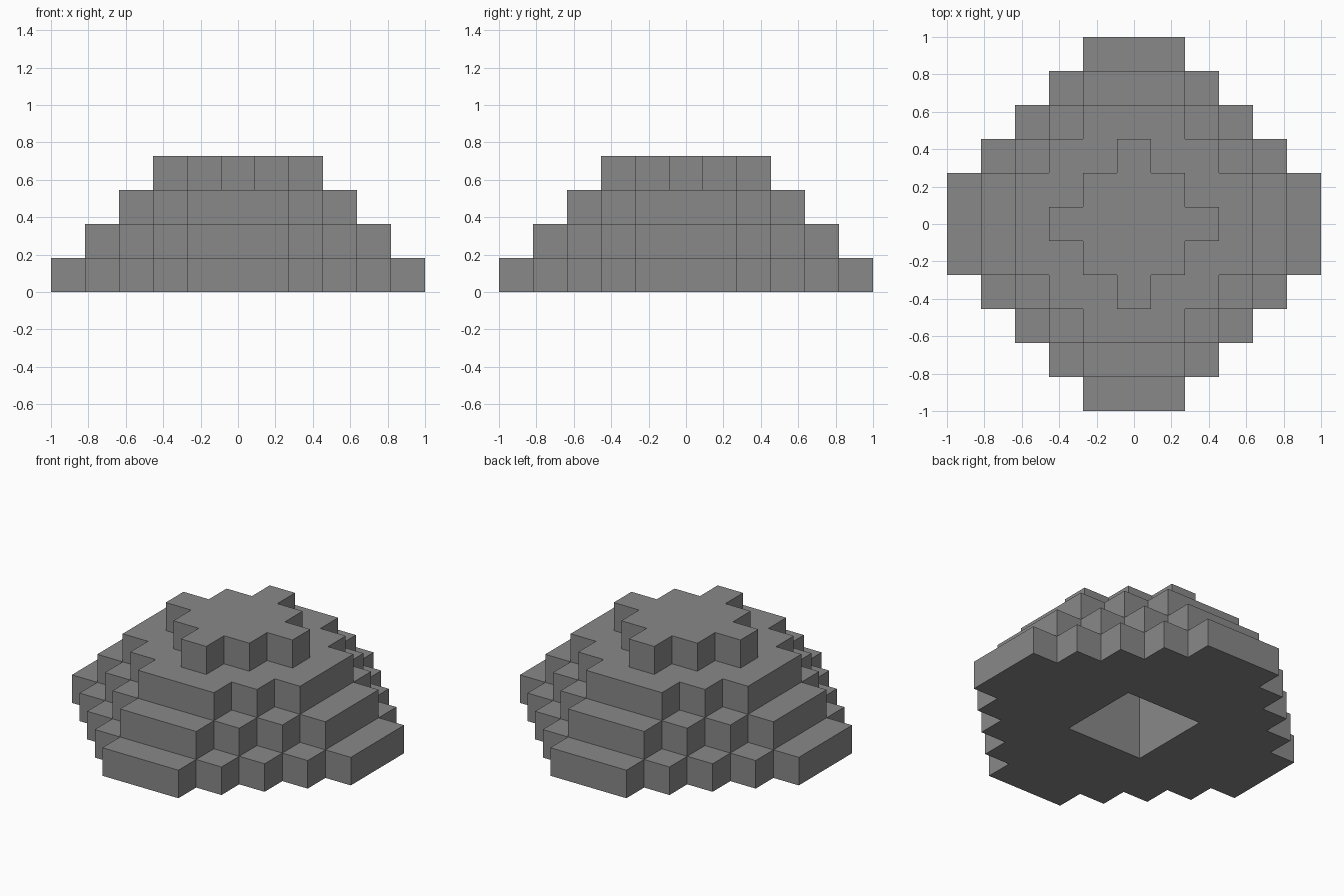
import bpy
import bmesh
from math import radians
from mathutils import Vector

cube = bpy.data.objects.get("Cube")
if cube:
    bpy.data.objects.remove(cube, do_unlink=True)

U = 2 / 11          # block size
REACH = 5           # blocks from the centre to the edge of the lowest tier
TIERS = 4
SHAFT_TOP = 3       # tiers pierced by the square shaft underneath

stone = bpy.data.materials.new("stone grey")
stone.use_nodes = True
grey = (0.25, 0.25, 0.25, 1)
stone.diffuse_color = grey
stone.node_tree.nodes["Principled BSDF"].inputs["Base Color"].default_value = grey


def solid(cell):
    """True where a block stands: clipped diamonds shrinking tier by tier."""
    i, j, k = abs(cell[0]), abs(cell[1]), cell[2]
    if not 0 <= k < TIERS:
        return False
    if k < SHAFT_TOP and max(i, j) <= 1:
        return False
    if k == TIERS - 1:
        return i + j <= 2
    return max(i, j) <= REACH - k and i + j <= REACH + 1 - k


# Stepped mound: only the exposed block sides become faces
bm = bmesh.new()
span = range(-REACH, REACH + 1)
cells = [(i, j, k) for i in span for j in span for k in range(TIERS)]
for cell in filter(solid, cells):
    centre = Vector(cell) + Vector((0, 0, 0.5))
    for axis in range(3):
        for sign in (-1, 1):
            normal = Vector((0, 0, 0))
            normal[axis] = sign
            if solid([round(c + n) for c, n in zip(cell, normal)]):
                continue
            side = Vector((0, 0, 0))
            side[(axis + 1) % 3] = 0.5
            up = normal.cross(side)
            mid = centre + normal / 2
            corners = (mid - side - up, mid + side - up, mid + side + up, mid - side + up)
            bm.faces.new([bm.verts.new(c * U) for c in corners])

# Weld the blocks and merge flat areas into clean faces
bmesh.ops.remove_doubles(bm, verts=bm.verts, dist=0.001)
bmesh.ops.dissolve_limit(bm, angle_limit=radians(1), verts=bm.verts, edges=bm.edges)

mesh = bpy.data.meshes.new("stepped_mound")
bm.to_mesh(mesh)
bm.free()
mesh.materials.append(stone)
mound = bpy.data.objects.new("stepped_mound", mesh)
bpy.context.collection.objects.link(mound)
